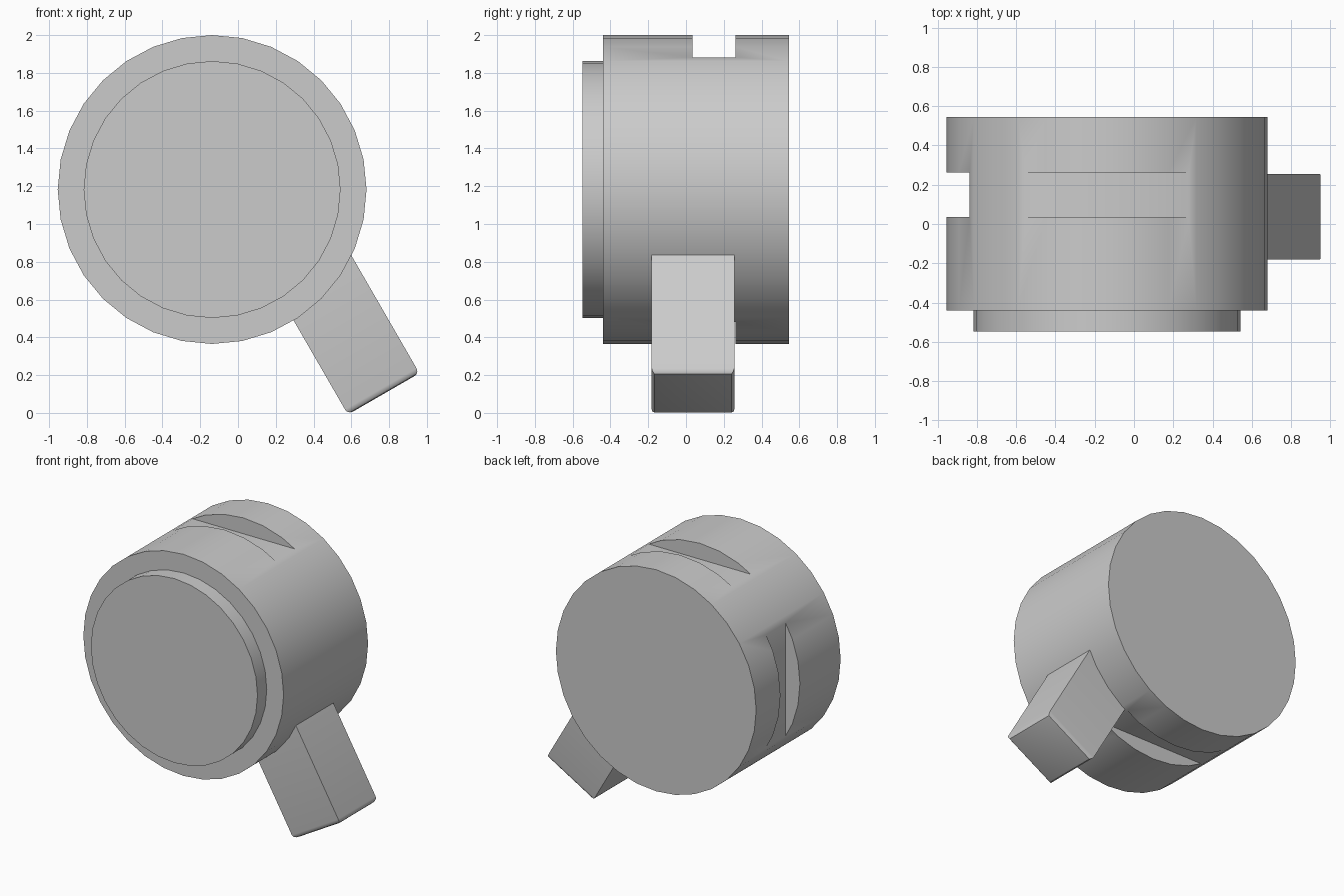
import bpy, bmesh, math
from mathutils import Vector, Matrix

cube = bpy.data.objects.get("Cube")
if cube:
    bpy.data.objects.remove(cube, do_unlink=True)

CX, CZ, R = -0.137, 1.1825, 0.8175

grey = bpy.data.materials.new("plain grey")
grey.use_nodes = True
grey.diffuse_color = (0.6, 0.6, 0.6, 1)
grey.node_tree.nodes["Principled BSDF"].inputs["Base Color"].default_value = (0.6, 0.6, 0.6, 1)


def finish(obj, name):
    obj.name = name
    obj.data.materials.append(grey)
    bpy.ops.object.shade_smooth_by_angle(angle=math.radians(30))
    return obj


def drum(name, radius, y0, y1):
    """Cylinder lying along y, with a vertex at the top."""
    bpy.ops.mesh.primitive_cylinder_add(vertices=32, radius=radius, depth=y1 - y0)
    obj = bpy.context.object
    obj.data.transform(Matrix.Rotation(math.pi / 2, 4, 'X'))
    obj.location = (CX, (y0 + y1) / 2, CZ)
    return obj


def block(size):
    bpy.ops.mesh.primitive_cube_add(size=1)
    obj = bpy.context.object
    obj.data.transform(Matrix.Diagonal((*size, 1)))
    return obj


# Main drum with flat-bottomed slots at the top, left and bottom
body = drum("drum_body", R, -0.44, 0.545)
slot_floor, slot_height = 0.70, 0.4
for i, angle in enumerate((0, -90, 180)):
    cutter = block((1.4, 0.227, slot_height))
    cutter.name = f"slot_cutter_{i + 1}"
    turn = math.radians(angle)
    reach = slot_floor + slot_height / 2
    cutter.rotation_euler.y = turn
    cutter.location = (CX + reach * math.sin(turn), 0.1485, CZ + reach * math.cos(turn))
    cutter.hide_render = True
    cutter.hide_set(True)
    cut = body.modifiers.new("slot", 'BOOLEAN')
    cut.object = cutter
    cut.operation = 'DIFFERENCE'
    cut.solver = 'EXACT'

# Apply the cuts and remove the cutters
bpy.context.view_layer.update()
cut_mesh = bpy.data.meshes.new_from_object(
    body.evaluated_get(bpy.context.evaluated_depsgraph_get()))
body.modifiers.clear()
body.data = cut_mesh
body.data.materials.clear()
for obj in [o for o in bpy.data.objects if o.name.startswith("slot_cutter")]:
    bpy.data.objects.remove(obj, do_unlink=True)
bpy.ops.object.select_all(action='DESELECT')
body.select_set(True)
bpy.context.view_layer.objects.active = body
finish(body, "drum_body")

# Raised front disc
finish(drum("front_disc", 0.68, -0.548, -0.43), "front_disc")

# Slanted square arm with a rounded far end
inner, outer = 0.62, 1.391
arm = block((0.437, 0.437, outer - inner))
bm = bmesh.new()
bm.from_mesh(arm.data)
end_edges = [e for e in bm.edges if all(v.co.z < 0 for v in e.verts)]
bmesh.ops.bevel(bm, geom=end_edges, offset=0.03, segments=3, profile=0.5, affect='EDGES')
bm.to_mesh(arm.data)
bm.free()
tilt = math.radians(-30)
along = Vector((0.5, 0, -math.cos(tilt)))
across = Vector((math.cos(tilt), 0, 0.5))
arm.rotation_euler.y = tilt
arm.location = Vector((CX, 0.037, CZ)) + along * (inner + outer) / 2 + across * 0.2455
finish(arm, "slanted_arm")
